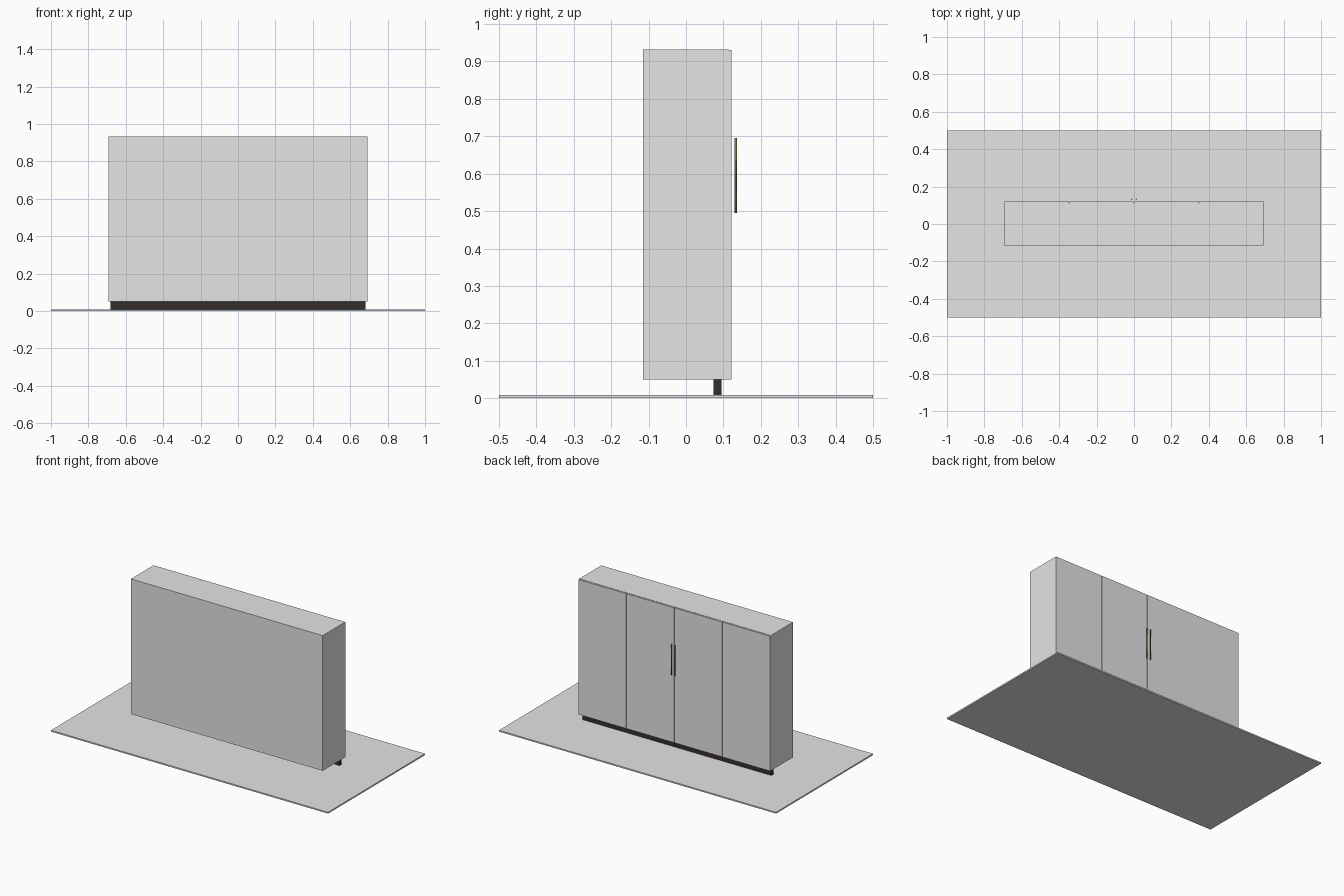
import bpy

cube = bpy.data.objects.get("Cube")
if cube:
    bpy.data.objects.remove(cube, do_unlink=True)


def material(name, rgb):
    m = bpy.data.materials.new(name)
    m.use_nodes = True
    m.diffuse_color = (*rgb, 1)
    m.node_tree.nodes["Principled BSDF"].inputs["Base Color"].default_value = (*rgb, 1)
    return m


def box(name, x, y, z, mat):
    """Box spanning the given (low, high) ranges."""
    spans = (x, y, z)
    bpy.ops.mesh.primitive_cube_add(size=1, location=[(a + b) / 2 for a, b in spans])
    ob = bpy.context.object
    ob.name = name
    ob.scale = [b - a for a, b in spans]
    bpy.ops.object.transform_apply(location=False, rotation=False, scale=True)
    ob.data.materials.append(mat)
    return ob


grey = material("light grey", (0.78, 0.78, 0.78))
dark = material("dark brown", (0.037, 0.027, 0.029))
brass = material("aged brass", (0.26, 0.18, 0.06))

HALF = 0.692
BOTTOM, TOP = 0.05, 0.932
GAP = 0.003

# Floor slab, recessed plinth and cabinet body
box("floor", (-1, 1), (-0.5, 0.5), (0, 0.009), grey)
box("plinth", (-0.682, 0.682), (0.073, 0.095), (0.009, BOTTOM), dark)
box("cabinet_body", (-HALF, HALF), (-0.115, 0.113), (BOTTOM, TOP), grey)

# Four equal doors with narrow gaps between them
width = HALF / 2
for i in range(4):
    left = -HALF + i * width + (GAP / 2 if i > 0 else 0)
    right = -HALF + (i + 1) * width - (GAP / 2 if i < 3 else 0)
    box(f"door_{i + 1}", (left, right), (0.113, 0.121), (BOTTOM, TOP - 0.002), grey)

# Pair of slim bar handles beside the middle gap
for side, x in (("left", 0.012), ("right", -0.012)):
    bpy.ops.mesh.primitive_cylinder_add(vertices=16, radius=0.003, depth=0.2,
                                        location=(x, 0.133, 0.595))
    bar = bpy.context.object
    bar.name = f"handle_{side}"
    bar.data.materials.append(brass)
    bpy.ops.object.shade_smooth()
